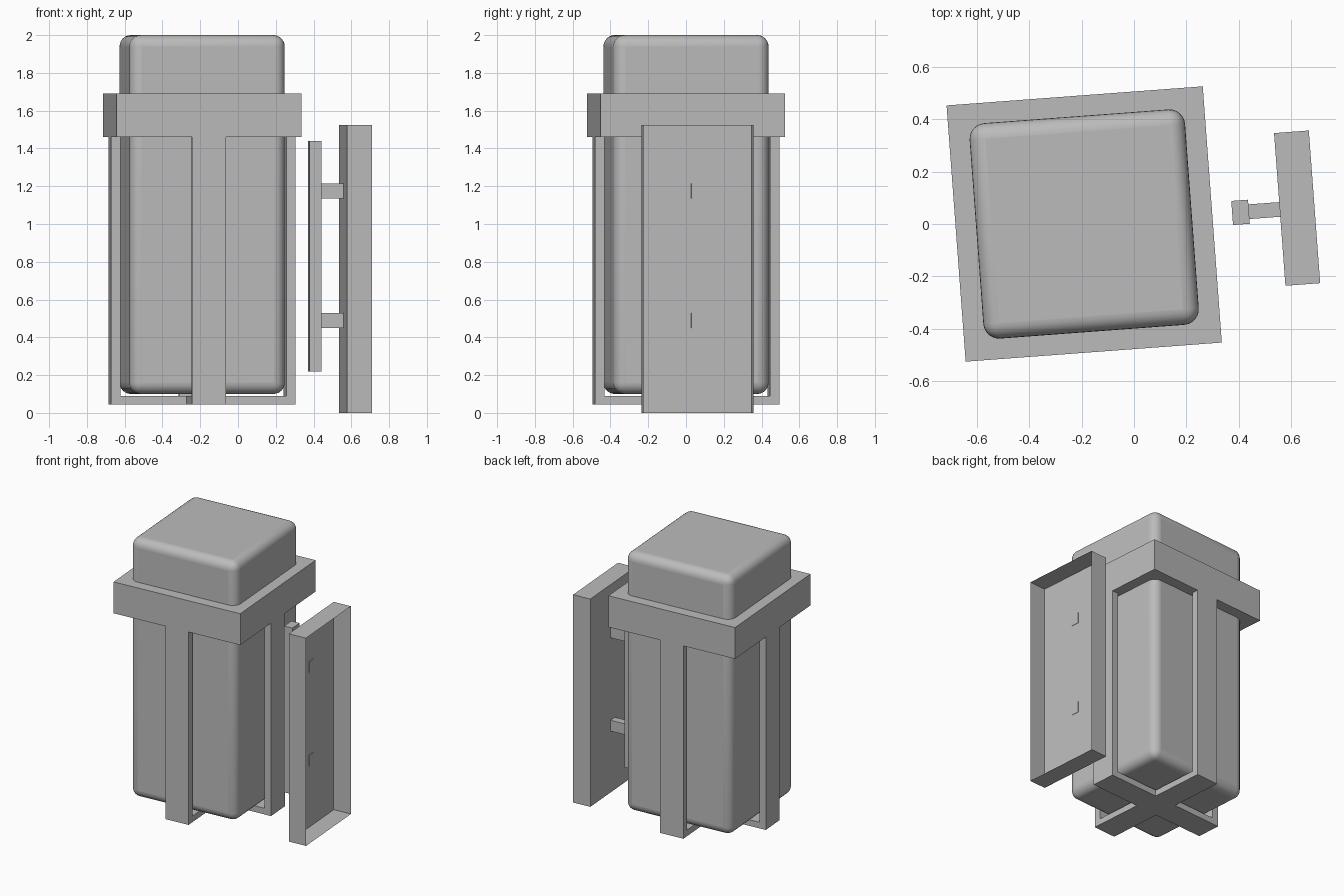
import bpy
import bmesh
import math
from mathutils import Matrix, Vector

if "Cube" in bpy.data.objects:
    bpy.data.objects.remove(bpy.data.objects["Cube"], do_unlink=True)

grey = bpy.data.materials.new("plain grey")
grey.use_nodes = True
grey.diffuse_color = (0.5, 0.5, 0.5, 1)
grey.node_tree.nodes["Principled BSDF"].inputs["Base Color"].default_value = (0.5, 0.5, 0.5, 1)

# The whole model is turned slightly about the canister's axis
TURN = Matrix.Translation((-0.19, 0, 0)) @ Matrix.Rotation(math.radians(4.26), 4, 'Z')


def box(name, low, high, spin=0, open_side=None):
    """Box between two corners, spun about the axis; open_side drops one face."""
    low, high = Vector(low), Vector(high)
    bm = bmesh.new()
    bmesh.ops.create_cube(bm, size=1)
    bmesh.ops.scale(bm, vec=high - low, verts=bm.verts)
    bmesh.ops.translate(bm, vec=(low + high) / 2, verts=bm.verts)
    if open_side:
        bm.normal_update()
        gone = [f for f in bm.faces if f.normal.dot(Vector(open_side)) > 0.9]
        bmesh.ops.delete(bm, geom=gone, context='FACES')
    mesh = bpy.data.meshes.new(name)
    bm.to_mesh(mesh)
    bm.free()
    mesh.materials.append(grey)
    obj = bpy.data.objects.new(name, mesh)
    obj.matrix_world = TURN @ Matrix.Rotation(spin, 4, 'Z')
    bpy.context.collection.objects.link(obj)
    return obj


# Rounded canister
h = 0.412
canister = box("canister", (-h, -h, 0.1), (h, h, 2))
bevel = canister.modifiers.new("rounding", 'BEVEL')
bevel.width = 0.06
bevel.segments = 6
bpy.context.view_layer.objects.active = canister
canister.select_set(True)
bpy.ops.object.shade_smooth_by_angle(angle=math.radians(40))
canister.select_set(False)

# Collar
r = 0.49
box("collar", (-r, -r, 1.46), (r, r, 1.69))

# Cradle: four straps and a cross underneath
w, t = 0.09, 0.05
for i, side in enumerate(("left", "back", "right", "front")):
    spin = i * math.pi / 2
    box(side + "_strap", (r - t, -w, 0.045), (r, w, 1.46), spin)
    box(side + "_cross_arm", (w, -w, 0.045), (r - t, w, 0.09), spin)
box("cross_centre", (-w, -w, 0.045), (w, w, 0.09))

# Side door: a shallow tray open outwards
box("door_tray", (0.748, -0.292, 0), (0.881, 0.292, 1.525), open_side=(1, 0, 0))

# Upright grip and its two mounting rods
box("grip", (0.566, -0.046, 0.22), (0.63, 0.046, 1.44))
for name, z in (("lower_rod", 0.45), ("upper_rod", 1.135)):
    box(name, (0.63, -0.028, z), (0.751, 0.028, z + 0.08))
